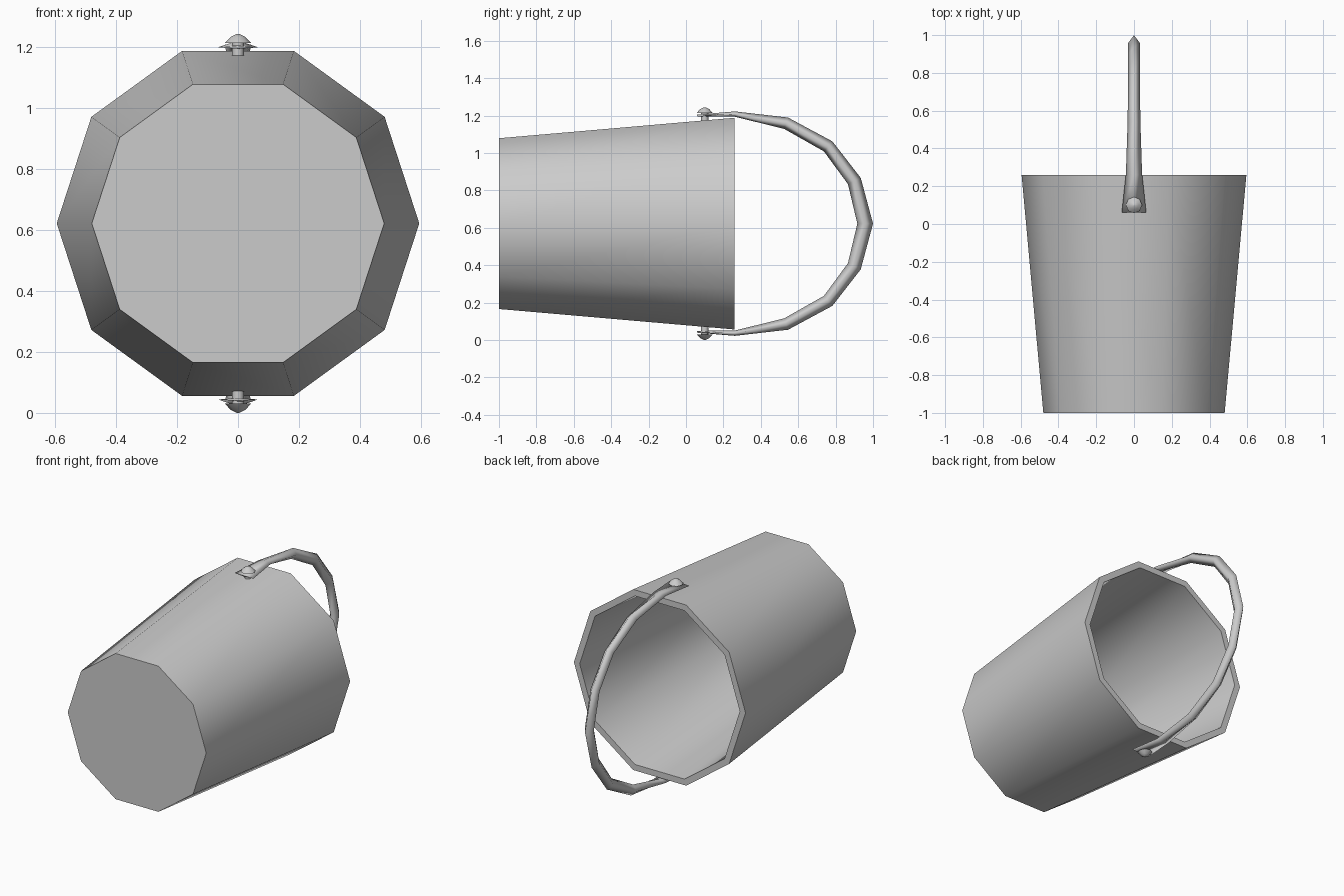
import bpy, bmesh
from math import cos, sin, pi, radians
from mathutils import Vector

cube = bpy.data.objects.get("Cube")
if cube:
    bpy.data.objects.remove(cube)

AXIS_Z = 0.622   # height of the pail's centre line

metal = bpy.data.materials.new("grey metal")
metal.use_nodes = True
GREY = (0.6, 0.6, 0.6, 1)
metal.diffuse_color = GREY
metal.node_tree.nodes["Principled BSDF"].inputs["Base Color"].default_value = GREY


def loft(name, rings, smooth_angle):
    """Skin a list of point rings and cap both ends."""
    bm = bmesh.new()
    loops = [[bm.verts.new(p) for p in ring] for ring in rings]
    n = len(loops[0])
    for a, b in zip(loops, loops[1:]):
        for i in range(n):
            j = (i + 1) % n
            bm.faces.new((a[i], a[j], b[j], b[i]))
    bm.faces.new(loops[0])
    bm.faces.new(loops[-1])
    bmesh.ops.recalc_face_normals(bm, faces=bm.faces)
    mesh = bpy.data.meshes.new(name)
    bm.to_mesh(mesh)
    bm.free()
    mesh.materials.append(metal)
    obj = bpy.data.objects.new(name, mesh)
    bpy.context.collection.objects.link(obj)
    bpy.ops.object.select_all(action='DESELECT')
    obj.select_set(True)
    bpy.context.view_layer.objects.active = obj
    bpy.ops.object.shade_smooth_by_angle(angle=radians(smooth_angle))
    return obj


# Pail: ten-sided, tapered, lying with its mouth towards +y
def pail_ring(y, r):
    return [(r * cos(k * pi / 5), y, AXIS_Z + r * sin(k * pi / 5)) for k in range(10)]

profile = [(-1, 0.48), (0.26, 0.595), (0.26, 0.555), (-0.96, 0.443)]
loft("pail", [pail_ring(y, r) for y, r in profile], 40)

# Handle: diamond section, flattened and widened at both ends
# (y, distance from centre line, half width, half thickness)
half = [(0.06, 0.578, 0.065, 0.005), (0.26, 0.586, 0.043, 0.014),
        (0.535, 0.537, 0.034, 0.032), (0.76, 0.413, 0.031, 0.035),
        (0.90, 0.228, 0.031, 0.038)]
path = half + [(0.958, 0, 0.031, 0.042)]
path += [(y, -d, w, t) for y, d, w, t in reversed(half)]
centres = [Vector((0, y, AXIS_Z + d)) for y, d, w, t in path]
rings = []
for i, (y, d, w, t) in enumerate(path):
    along = centres[min(i + 1, len(path) - 1)] - centres[max(i - 1, 0)]
    side = Vector((1, 0, 0))
    out = along.normalized().cross(side)
    c = centres[i]
    rings.append([c + side * w, c + out * t, c - side * w, c - out * t])
loft("handle", rings, 120)

# Rivets: a short shank and a pointed head on each side
rivet = [(0.54, 0.02), (0.592, 0.02), (0.592, 0.043), (0.612, 0.024), (0.622, 0.004)]
for name, s in (("upper_rivet", 1), ("lower_rivet", -1)):
    loft(name, [[(r * cos(k * pi / 4), 0.1 + r * sin(k * pi / 4), AXIS_Z + s * h)
                 for k in range(8)] for h, r in rivet], 50)
